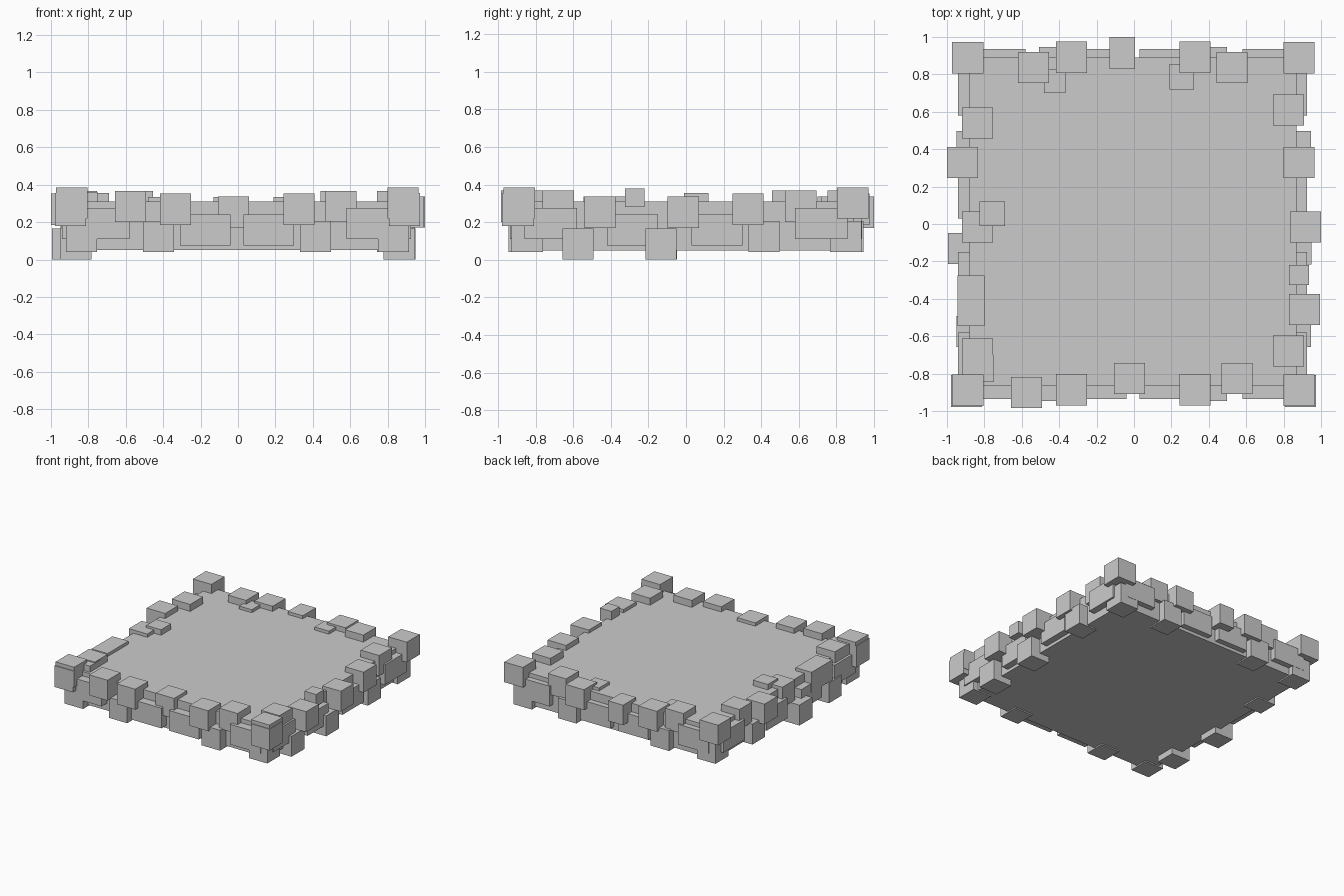
import bpy


def box(name, x0, x1, y0, y1, z0, z1):
    bpy.ops.mesh.primitive_cube_add(size=1, location=((x0+x1)/2, (y0+y1)/2, (z0+z1)/2))
    o = bpy.context.object
    o.name = name
    o.scale = (x1-x0, y1-y0, z1-z0)
    bpy.ops.object.transform_apply(location=False, rotation=False, scale=True)
    return o


def edge_box(name, side, a0, a1, outer, depth, z0, z1):
    """Stone on one edge: a0..a1 runs along the edge, outer is its outward reach."""
    s = 1 if side in ("right", "back") else -1
    d0, d1 = sorted((s*outer, s*(outer-depth)))
    if side in ("left", "right"):
        box(name, d0, d1, a0, a1, z0, z1)
    else:
        box(name, a0, a1, d0, d1, z0, z1)


# main slab
box("slab", -0.88, 0.87, -0.865, 0.89, 0.05, 0.31)

# corner blocks
for sx in (-1, 1):
    for sy in (-1, 1):
        cx, cy = sx*0.885-0.003, sy*0.888
        box("corner_block", cx-0.084, cx+0.084, cy-0.084, cy+0.084, 0.22, 0.385)
        if sy < 0:
            cx += sx*0.007
            box("corner_backing", cx-0.083, cx+0.083, cy-0.09, cy+0.08, 0.18, 0.355)

# upper rim blocks: centre along the edge, outward reach, bottom height
D = 0.167
upper = {
    "front": [(-0.575, 0.985, 0.20), (-0.335, 0.97, 0.185), (-0.025, 0.91, 0.17),
              (0.325, 0.97, 0.185), (0.55, 0.91, 0.20)],
    "back": [(-0.537, 0.92, 0.20), (-0.335, 0.975, 0.185), (0.325, 0.975, 0.185),
             (0.525, 0.92, 0.20)],
    "right": [(-0.68, 0.91, 0.20), (-0.457, 0.995, 0.17), (-0.015, 1.0, 0.17),
              (0.33, 0.965, 0.185), (0.61, 0.91, 0.20)],
    "left": [(-0.695, 0.92, 0.20), (-0.015, 0.92, 0.17), (0.33, 1.0, 0.185),
             (0.54, 0.92, 0.20)],
}
for side, stones in upper.items():
    for c, outer, z in stones:
        edge_box("rim_block", side, c-0.083, c+0.083, outer, D, z, z+D)

# odd-sized rim stones
box("rim_block_back_middle", -0.13, 0.005, 0.83, 1.0, 0.17, 0.335)
box("long_rim_stone", -0.945, -0.80, -0.545, -0.275, 0.17, 0.335)
box("rim_stone_left", -0.92, -0.75, -0.845, -0.70, 0.19, 0.36)
box("small_stone_right", 0.83, 0.935, -0.325, -0.22, 0.28, 0.38)
box("small_stone_left", -0.825, -0.69, -0.01, 0.12, 0.22, 0.355)
box("small_stone_back_left", -0.48, -0.365, 0.70, 0.83, 0.22, 0.335)
box("small_stone_back_right", 0.19, 0.32, 0.72, 0.855, 0.22, 0.335)

# long wall bricks under the rim: start, end, bottom, top
bricks = [(-0.86, -0.58, 0.11, 0.275), (-0.31, -0.04, 0.075, 0.24),
          (0.03, 0.30, 0.075, 0.24), (0.58, 0.86, 0.11, 0.275)]
reach = {"front": 0.935, "back": 0.935, "left": 0.94, "right": 0.925}
for side, outer in reach.items():
    for a, b, z0, z1 in bricks:
        if side in ("left", "right") and a == -0.31:
            a, b = -0.42, -0.15
        edge_box("wall_brick", side, a, b, outer, 0.15, z0, z1)

# lower foot blocks: centre along the edge, outward reach, bottom height
lower = {
    "front": [(-0.425, 0.945, 0.04), (0.415, 0.945, 0.04)],
    "back": [(-0.425, 0.945, 0.04), (0.415, 0.945, 0.04)],
    "right": [(-0.845, 0.915, 0.04), (-0.575, 0.945, 0.0), (-0.133, 0.95, 0.0),
              (0.415, 0.945, 0.04), (0.85, 0.91, 0.04)],
    "left": [(-0.845, 0.92, 0.04), (-0.575, 0.95, 0.0), (-0.13, 0.995, 0.0),
             (0.415, 0.95, 0.04), (0.85, 0.92, 0.04)],
}
for side, stones in lower.items():
    for c, outer, z in stones:
        edge_box("foot_block", side, c-0.083, c+0.083, outer, D, z, z+D)
